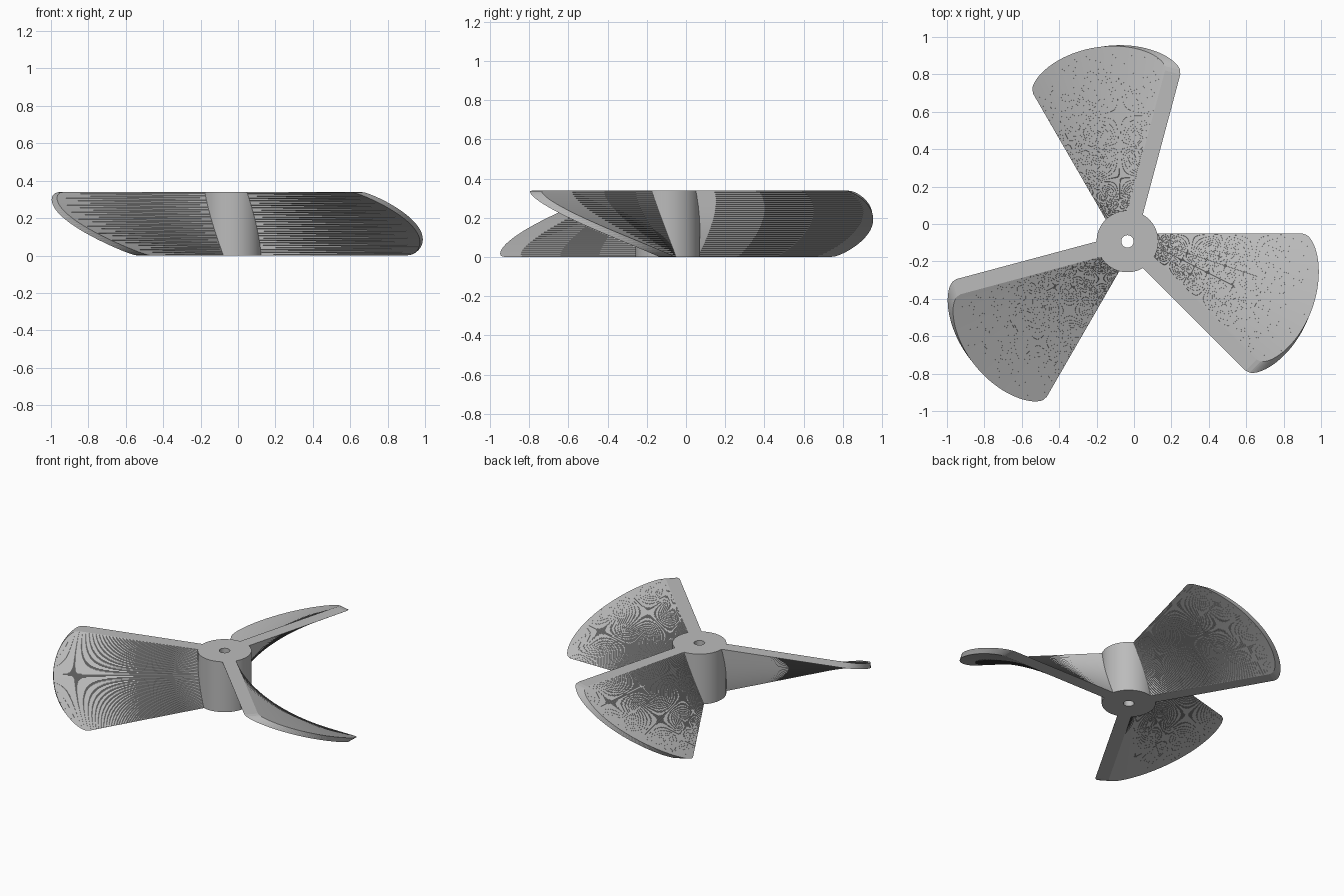
import bpy, bmesh, math
from mathutils import Matrix

cube = bpy.data.objects.get("Cube")
if cube:
    bpy.data.objects.remove(cube, do_unlink=True)

HEIGHT = 0.34
CENTER = (-0.035, -0.093, 0)
HUB_RADIUS, BORE_RADIUS = 0.165, 0.033
HALF_THICK = 0.042
TWIST = math.radians(-45)
LAYERS = 100

grey = bpy.data.materials.new("grey metal")
grey.use_nodes = True
grey.diffuse_color = (0.5, 0.5, 0.5, 1)
grey.node_tree.nodes["Principled BSDF"].inputs["Base Color"].default_value = (0.5, 0.5, 0.5, 1)


def make_object(name, bm):
    bmesh.ops.recalc_face_normals(bm, faces=bm.faces)
    mesh = bpy.data.meshes.new(name)
    bm.to_mesh(mesh)
    bm.free()
    mesh.materials.append(grey)
    obj = bpy.data.objects.new(name, mesh)
    obj.location = CENTER
    bpy.context.collection.objects.link(obj)
    return obj


def tip_radius(t):
    # Elliptical rounding of the blade end over the height
    return 0.935 + 0.115 * math.sqrt(max(0, 1 - (2 * t - 1) ** 2))


def make_blade(name, start_angle):
    # Flat bar extruded upwards in thin twisted layers
    bm = bmesh.new()
    rings = []
    for i in range(LAYERS + 1):
        t = i / LAYERS
        turn = Matrix.Rotation(start_angle + TWIST * t, 3, 'Z')
        inner, outer = BORE_RADIUS + 0.001, tip_radius(t)
        corners = [(inner, -HALF_THICK), (outer, -HALF_THICK),
                   (outer, HALF_THICK), (inner, HALF_THICK)]
        ring = []
        for x, y in corners:
            co = turn @ Matrix.Translation((x, y, HEIGHT * t)).translation
            ring.append(bm.verts.new(co))
        rings.append(ring)
    for low, high in zip(rings, rings[1:]):
        for j in range(4):
            k = (j + 1) % 4
            bm.faces.new((low[j], low[k], high[k]))
            bm.faces.new((low[j], high[k], high[j]))
    bm.faces.new(rings[0])
    bm.faces.new(rings[-1])
    return make_object(name, bm)


def make_hub():
    # Rectangular section spun round the axis, leaving the bore open
    bm = bmesh.new()
    section = [(BORE_RADIUS, 0), (HUB_RADIUS, 0),
               (HUB_RADIUS, HEIGHT), (BORE_RADIUS, HEIGHT)]
    verts = [bm.verts.new((r, 0, z)) for r, z in section]
    edges = [bm.edges.new((verts[i], verts[(i + 1) % 4])) for i in range(4)]
    bmesh.ops.spin(bm, geom=verts + edges, cent=(0, 0, 0), axis=(0, 0, 1),
                   angle=math.tau, steps=72)
    bmesh.ops.remove_doubles(bm, verts=bm.verts, dist=0.0001)
    return make_object("hub", bm)


# Three blades evenly spaced
for name, degrees in (("left_blade", 0), ("back_blade", 120), ("right_blade", 240)):
    make_blade(name, math.radians(degrees))

# Hub
hub = make_hub()
bpy.context.view_layer.objects.active = hub
hub.select_set(True)
bpy.ops.object.shade_smooth_by_angle(angle=math.radians(30))
